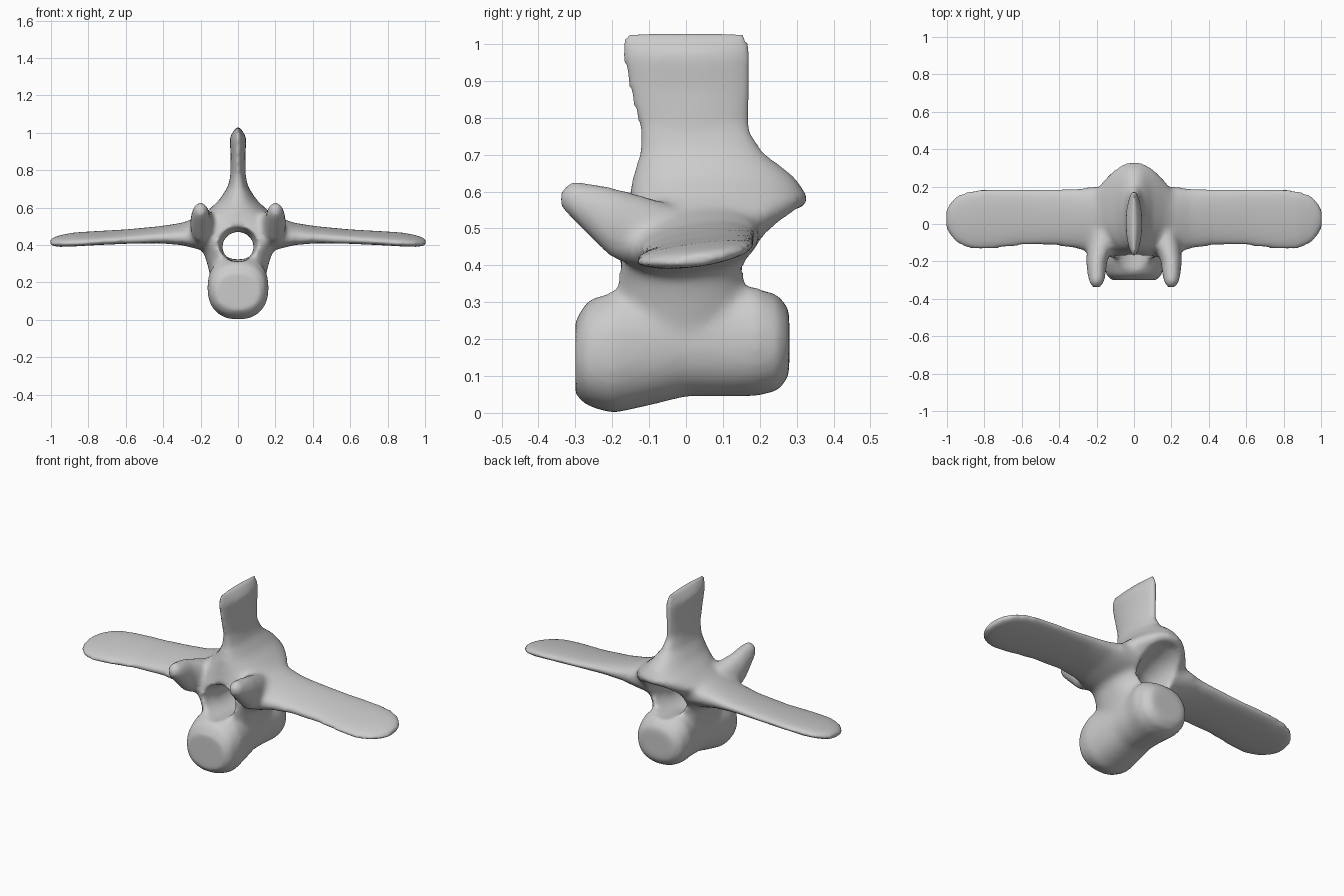
import bpy, bmesh, math
from mathutils import Vector

if "Cube" in bpy.data.objects:
    bpy.data.objects.remove(bpy.data.objects["Cube"])

SEGMENTS = 32


def loft(bm, axis, stations, power=2.0, tilt=0.0, flip=1):
    """Skin superellipse rings (t, centre_a, centre_b, half_a, half_b) along an axis."""
    rings = []
    for t, ca, cb, ra, rb in stations:
        ring = []
        for i in range(SEGMENTS):
            ang = 2 * math.pi * i / SEGMENTS
            c, s = math.cos(ang), math.sin(ang)
            a = ca + ra * math.copysign(abs(c) ** (2 / power), c)
            b = cb + rb * math.copysign(abs(s) ** (2 / power), s)
            if axis == "x":
                p = Vector((t, a, b + tilt * a))
            elif axis == "y":
                p = Vector((a, t, b))
            else:
                p = Vector((a, b, t))
            p.x *= flip
            ring.append(bm.verts.new(p))
        rings.append(ring)
    faces = [bm.faces.new(rings[0]), bm.faces.new(rings[-1])]
    for low, high in zip(rings, rings[1:]):
        for i in range(SEGMENTS):
            j = (i + 1) % SEGMENTS
            faces.append(bm.faces.new((low[i], low[j], high[j], high[i])))
    bmesh.ops.recalc_face_normals(bm, faces=faces)


def make_object(name, bm):
    mesh = bpy.data.meshes.new(name)
    bm.to_mesh(mesh)
    bm.free()
    ob = bpy.data.objects.new(name, mesh)
    bpy.context.scene.collection.objects.link(ob)
    return ob


bm = bmesh.new()

# Rounded main body, waisted in the middle
loft(bm, "y", [
    (-0.30, 0, 0.15, 0.12, 0.10),
    (-0.27, 0, 0.16, 0.15, 0.14),
    (-0.20, 0, 0.17, 0.165, 0.172),
    (-0.10, 0, 0.185, 0.155, 0.165),
    (0.00, 0, 0.20, 0.145, 0.155),
    (0.10, 0, 0.20, 0.145, 0.155),
    (0.19, 0, 0.20, 0.16, 0.155),
    (0.25, 0, 0.19, 0.145, 0.13),
    (0.28, 0, 0.19, 0.11, 0.09)], 2.3)

# Arch over the canal, rising into its sloping roof
loft(bm, "z", [
    (0.20, 0, -0.01, 0.14, 0.19),
    (0.30, 0, -0.01, 0.165, 0.20),
    (0.36, 0, -0.015, 0.185, 0.195),
    (0.42, 0, -0.01, 0.23, 0.195),
    (0.50, 0, 0.04, 0.25, 0.21),
    (0.54, 0, 0.07, 0.22, 0.23),
    (0.58, 0, 0.09, 0.165, 0.245),
    (0.64, 0, 0.075, 0.10, 0.22),
    (0.71, 0, 0.04, 0.055, 0.165),
    (0.78, 0, 0.02, 0.037, 0.148)], 2.2)

# Upright blade with a ridged top
loft(bm, "z", [
    (0.55, 0, 0.03, 0.08, 0.17),
    (0.66, 0, 0.025, 0.065, 0.155),
    (0.75, 0, 0.022, 0.042, 0.147),
    (0.88, 0, 0.012, 0.039, 0.168),
    (0.97, 0, 0.003, 0.046, 0.178),
    (1.00, 0, 0.001, 0.03, 0.176),
    (1.035, 0, 0.0, 0.006, 0.16)], 1.8)

for side in (1, -1):
    # Flat side wing with a rounded tip
    loft(bm, "x", [
        (0.10, 0.02, 0.46, 0.18, 0.10),
        (0.22, 0.02, 0.46, 0.18, 0.08),
        (0.30, 0.028, 0.455, 0.162, 0.055),
        (0.42, 0.035, 0.45, 0.152, 0.04),
        (0.60, 0.035, 0.44, 0.152, 0.032),
        (0.78, 0.025, 0.432, 0.163, 0.03),
        (0.88, 0.023, 0.426, 0.158, 0.03),
        (0.95, 0.025, 0.418, 0.128, 0.026),
        (0.985, 0.028, 0.413, 0.09, 0.022),
        (1.008, 0.03, 0.41, 0.045, 0.014)], 2.2, 0.13, side)
    # Knobbed process reaching forward and up
    loft(bm, "y", [
        (-0.02, 0.16, 0.47, 0.07, 0.09),
        (-0.12, 0.18, 0.49, 0.07, 0.10),
        (-0.20, 0.20, 0.515, 0.057, 0.097),
        (-0.26, 0.20, 0.55, 0.05, 0.074),
        (-0.31, 0.20, 0.577, 0.042, 0.05),
        (-0.34, 0.20, 0.582, 0.02, 0.024)], 2.0, 0, side)

vertebra = make_object("vertebra", bm)

# Canal running front to back, flared at both ends
bm = bmesh.new()
loft(bm, "y", [
    (-0.45, 0, 0.43, 0.13, 0.11),
    (-0.20, 0, 0.41, 0.11, 0.10),
    (-0.08, 0, 0.39, 0.084, 0.08),
    (0.04, 0, 0.39, 0.084, 0.08),
    (0.16, 0, 0.42, 0.11, 0.10),
    (0.27, 0, 0.44, 0.145, 0.115),
    (0.45, 0, 0.43, 0.16, 0.12)])
canal = make_object("canal_cutter", bm)
canal.hide_render = True

# Fuse the parts, open the canal, then soften the joins
fuse = vertebra.modifiers.new("fuse", "REMESH")
fuse.mode = "VOXEL"
fuse.voxel_size = 0.013
cut = vertebra.modifiers.new("open_canal", "BOOLEAN")
cut.operation = "DIFFERENCE"
cut.object = canal
cut.solver = "EXACT"
even = vertebra.modifiers.new("even", "REMESH")
even.mode = "VOXEL"
even.voxel_size = 0.013
soften = vertebra.modifiers.new("soften", "SMOOTH")
soften.factor = 0.5
soften.iterations = 8

# Bake the result and drop the cutter
bpy.context.view_layer.update()
graph = bpy.context.evaluated_depsgraph_get()
baked = bpy.data.meshes.new_from_object(vertebra.evaluated_get(graph))
vertebra.modifiers.clear()
vertebra.data = baked
bpy.data.objects.remove(canal)
for poly in baked.polygons:
    poly.use_smooth = True

# Plain bone grey
bone = bpy.data.materials.new("bone_grey")
bone.use_nodes = True
colour = (0.6, 0.6, 0.6, 1)
bone.diffuse_color = colour
bone.node_tree.nodes["Principled BSDF"].inputs["Base Color"].default_value = colour
baked.materials.clear()
baked.materials.append(bone)
